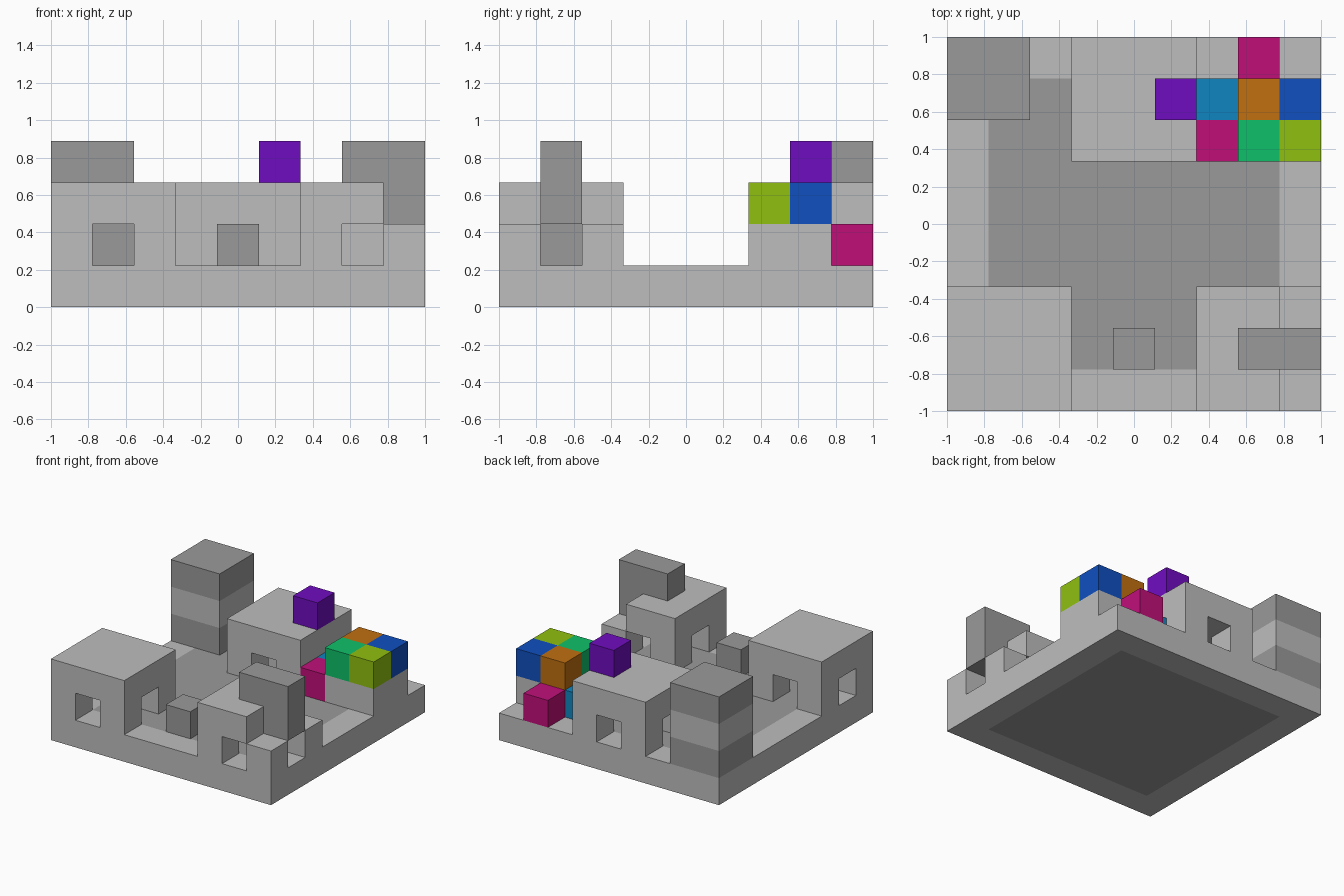
import bpy, bmesh
from mathutils import Vector

if "Cube" in bpy.data.objects:
    bpy.data.objects.remove(bpy.data.objects["Cube"], do_unlink=True)

N = 9            # cells along each side
U = 2.0 / N      # cell size


def material(name, rgb):
    m = bpy.data.materials.new(name)
    m.use_nodes = True
    m.diffuse_color = (*rgb, 1)
    m.node_tree.nodes["Principled BSDF"].inputs["Base Color"].default_value = (*rgb, 1)
    return m


LIGHT = material("light_grey", (0.515, 0.515, 0.515))
DARK = material("dark_grey", (0.323, 0.323, 0.323))
PURPLE = material("purple", (0.162, 0.004, 0.527))
TEAL = material("sky_blue", (0.005, 0.235, 0.527))
MAGENTA = material("magenta", (0.527, 0.005, 0.191))
ORANGE = material("orange", (0.527, 0.162, 0.005))
BLUE = material("blue", (0.005, 0.08, 0.527))
GREEN = material("green", (0.005, 0.527, 0.144))
LIME = material("lime", (0.279, 0.527, 0.005))


def block(x, y, z):
    """Set of cells covering three inclusive ranges."""
    return {(i, j, k) for i in range(x[0], x[1] + 1)
            for j in range(y[0], y[1] + 1) for k in range(z[0], z[1] + 1)}


def solid(name, cells, mats, rule=lambda cell, axis: 0):
    """One closed shell round the cells; rule picks the material of each face."""
    bm = bmesh.new()
    for cell in cells:
        for axis in range(3):
            for side in (0, 1):
                near = list(cell)
                near[axis] += 2 * side - 1
                if tuple(near) in cells:
                    continue
                b, c = (axis + 1) % 3, (axis + 2) % 3
                corners = []
                for db, dc in ((0, 0), (1, 0), (1, 1), (0, 1)):
                    p = Vector(cell)
                    p[axis] += side
                    p[b] += db
                    p[c] += dc
                    corners.append(bm.verts.new((p - Vector((N / 2, N / 2, 0))) * U))
                face = bm.faces.new(corners if side else corners[::-1])
                face.material_index = rule(cell, axis)
    bmesh.ops.remove_doubles(bm, verts=bm.verts, dist=1e-4)
    bmesh.ops.dissolve_limit(bm, angle_limit=0.01, verts=bm.verts,
                             edges=bm.edges, delimit={'MATERIAL'})
    mesh = bpy.data.meshes.new(name)
    bm.to_mesh(mesh)
    bm.free()
    for m in mats:
        mesh.materials.append(m)
    ob = bpy.data.objects.new(name, mesh)
    bpy.context.collection.objects.link(ob)
    return ob


def house(x, y):
    """Three-cell house with a window in every side and an open inside."""
    tunnels = block((x + 1, x + 1), (y, y + 2), (1, 1)) | block((x, x + 2), (y + 1, y + 1), (1, 1))
    return block((x, x + 2), (y, y + 2), (1, 2)) - tunnels


# Floor slab: dark court inside a one-cell light border
solid("floor_slab", block((0, 8), (0, 8), (0, 0)), [LIGHT, DARK],
      lambda c, axis: int(axis == 2 and 0 < c[0] < 8 and 0 < c[1] < 8))

# Two whole houses and one with its outer upper wall missing
solid("front_house", house(0, 0), [LIGHT])
solid("back_house", house(3, 6), [LIGHT])
solid("broken_house", house(6, 0) - block((8, 8), (0, 2), (2, 2)), [LIGHT])

# Bent dark beam on the broken house
solid("roof_beam", block((7, 8), (1, 1), (3, 3)) | {(8, 1, 2)}, [DARK])

# Banded corner tower
solid("corner_tower", block((0, 1), (7, 8), (1, 3)), [DARK, LIGHT],
      lambda c, axis: int(c[2] == 2))

# Loose block in the court
solid("court_block", {(4, 1, 1)}, [DARK])

# Grey footing and the coloured cubes stacked round it
solid("cube_footing", block((7, 8), (6, 7), (1, 1)), [LIGHT])
for name, cell, mat in (
        ("purple_cube", (5, 7, 3), PURPLE),
        ("sky_blue_cube", (6, 7, 1), TEAL),
        ("front_magenta_cube", (6, 6, 1), MAGENTA),
        ("back_magenta_cube", (7, 8, 1), MAGENTA),
        ("orange_cube", (7, 7, 2), ORANGE),
        ("blue_cube", (8, 7, 2), BLUE),
        ("green_cube", (7, 6, 2), GREEN),
        ("lime_cube", (8, 6, 2), LIME)):
    solid(name, {cell}, [mat])
